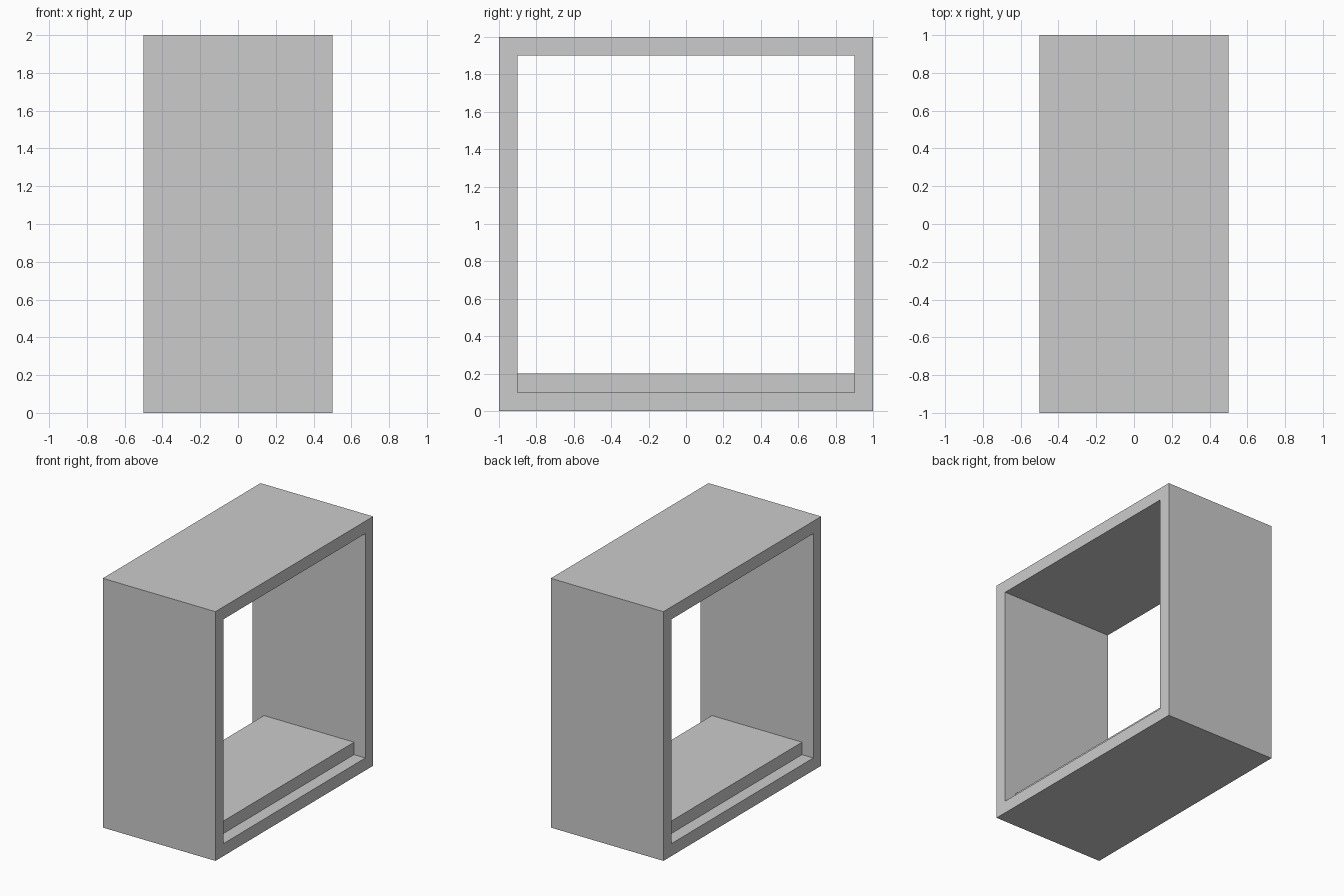
import bpy, bmesh

if "Cube" in bpy.data.objects:
    bpy.data.objects.remove(bpy.data.objects["Cube"])

W, H, T = 0.5, 1.0, 0.1   # half depth (x), half width (y), wall thickness


def finish(name, bm):
    bmesh.ops.recalc_face_normals(bm, faces=bm.faces)
    mesh = bpy.data.meshes.new(name)
    bm.to_mesh(mesh)
    bm.free()
    obj = bpy.data.objects.new(name, mesh)
    bpy.context.collection.objects.link(obj)
    return obj


# Open square frame: outer and inner loops at both ends, bridged all round
bm = bmesh.new()
corners = [(-1, -1), (1, -1), (1, 1), (-1, 1)]
loops = [[bm.verts.new((x, r * y, 1 + r * z)) for y, z in corners]
         for x, r in [(-W, H), (W, H), (W, H - T), (-W, H - T)]]
for k in range(4):
    a, b = loops[k], loops[(k + 1) % 4]
    for i in range(4):
        j = (i + 1) % 4
        bm.faces.new((a[i], a[j], b[j], b[i]))
finish("outer_frame", bm)

# Raised slab resting on the frame floor, set back from both openings
bm = bmesh.new()
bmesh.ops.create_cube(bm, size=1)
bmesh.ops.scale(bm, verts=bm.verts, vec=(2 * (W - T), 2 * (H - T), T))
slab = finish("floor_slab", bm)
slab.location.z = 1.5 * T
